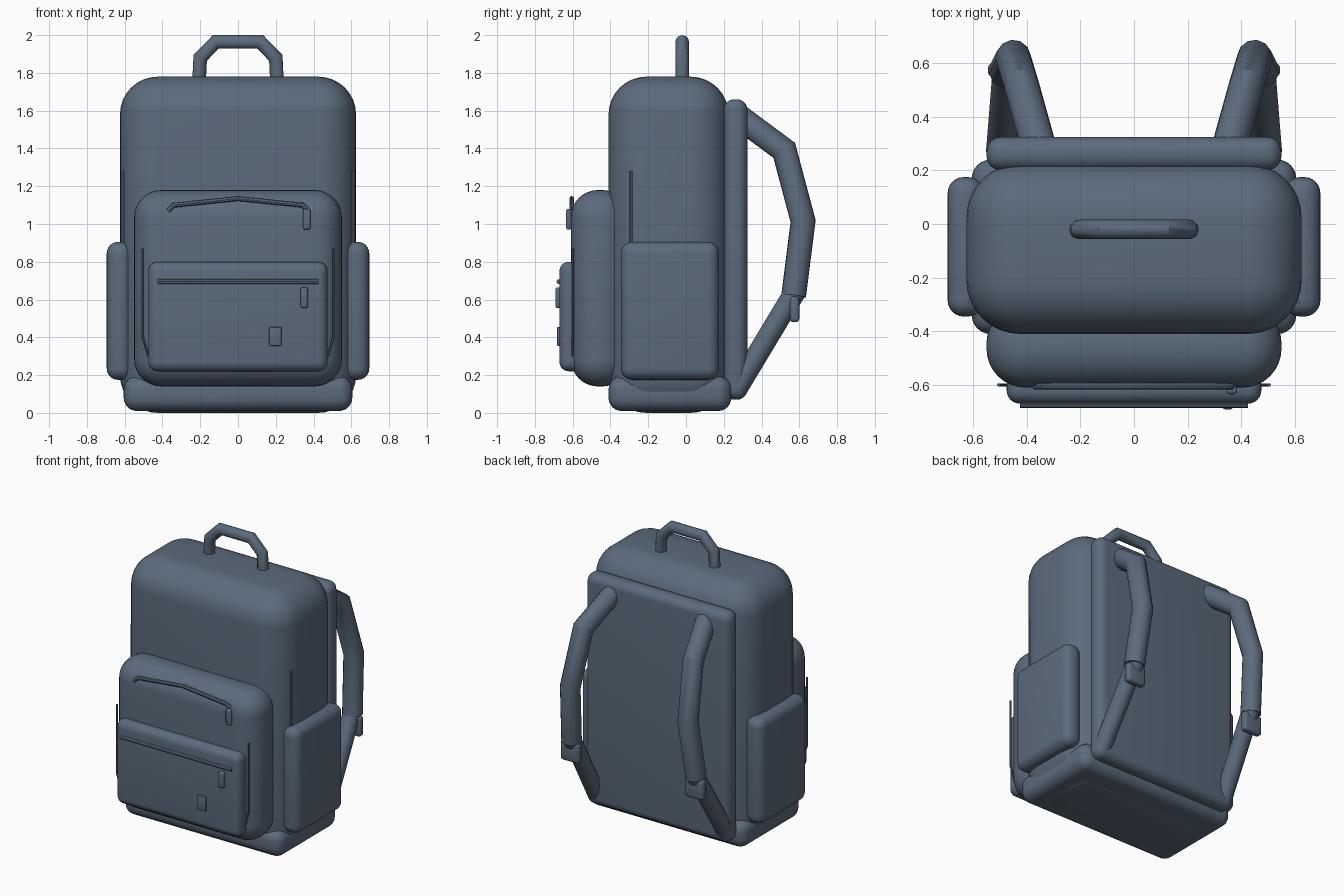
import bpy
import bmesh
from mathutils import Vector

cube = bpy.data.objects.get("Cube")
if cube:
    bpy.data.objects.remove(cube, do_unlink=True)

# One fabric colour for everything
fabric = bpy.data.materials.new("slate blue fabric")
fabric.use_nodes = True
colour = (0.105, 0.145, 0.2, 1)
fabric.diffuse_color = colour
fabric.node_tree.nodes["Principled BSDF"].inputs["Base Color"].default_value = colour


def finish(name, bm):
    mesh = bpy.data.meshes.new(name)
    bm.to_mesh(mesh)
    bm.free()
    obj = bpy.data.objects.new(name, mesh)
    bpy.context.collection.objects.link(obj)
    mesh.materials.append(fabric)
    bpy.ops.object.select_all(action='DESELECT')
    obj.select_set(True)
    bpy.context.view_layer.objects.active = obj
    bpy.ops.object.shade_smooth_by_angle(angle=0.6)
    return obj


def padded_box(name, low, high, radius, segments=6):
    """Box between two corners with rounded edges."""
    low, high = Vector(low), Vector(high)
    bm = bmesh.new()
    bmesh.ops.create_cube(bm, size=1)
    for v in bm.verts:
        v.co = (low + high) / 2 + v.co * (high - low)
    bmesh.ops.bevel(bm, geom=bm.edges[:], offset=radius, segments=segments,
                    profile=0.5, affect='EDGES')
    return finish(name, bm)


def tube(name, points, radius, sides=12):
    """Mitred tube along a polyline, with capped ends."""
    pts = [Vector(p) for p in points]
    dirs = [(b - a).normalized() for a, b in zip(pts, pts[1:])]
    ref = Vector((0, 1, 0)) if abs(dirs[0].y) < 0.5 else Vector((1, 0, 0))
    side = dirs[0].cross(ref).normalized()
    up = dirs[0].cross(side)
    bm = bmesh.new()
    from_circle = bmesh.ops.create_circle(bm, segments=sides, radius=radius)["verts"]
    offsets = [side * v.co.x + up * v.co.y for v in from_circle]
    bmesh.ops.delete(bm, geom=from_circle, context='VERTS')
    ring = [pts[0] + o for o in offsets]
    rings = [[bm.verts.new(c) for c in ring]]
    for i, d in enumerate(dirs):
        after = dirs[min(i + 1, len(dirs) - 1)]
        plane = (d + after).normalized()
        ring = [c + d * ((pts[i + 1] - c).dot(plane) / d.dot(plane)) for c in ring]
        rings.append([bm.verts.new(c) for c in ring])
    for a, b in zip(rings, rings[1:]):
        for k in range(sides):
            n = (k + 1) % sides
            bm.faces.new((a[k], a[n], b[n], b[k]))
    bm.faces.new(rings[0])
    bm.faces.new(rings[-1])
    bmesh.ops.recalc_face_normals(bm, faces=bm.faces[:])
    return finish(name, bm)


# Main bag, base and padded back
padded_box("main_body", (-0.625, -0.41, 0), (0.625, 0.225, 1.78), 0.2, 8)
padded_box("base", (-0.605, -0.41, 0.01), (0.605, 0.24, 0.195), 0.07)
padded_box("back_panel", (-0.55, 0.2, 0.07), (0.55, 0.325, 1.66), 0.055)

# Front pockets
padded_box("front_pocket", (-0.55, -0.61, 0.14), (0.55, -0.3, 1.18), 0.145, 8)
padded_box("small_pocket", (-0.475, -0.67, 0.22), (0.475, -0.55, 0.8), 0.05)

# Zips, pulls and tag
tube("upper_zip", [(-0.37, -0.605, 1.07), (-0.34, -0.605, 1.1), (0, -0.605, 1.135),
                   (0.34, -0.605, 1.1), (0.365, -0.605, 1.08)], 0.013, 8)
tube("lower_zip", [(-0.425, -0.673, 0.695), (0.425, -0.673, 0.695)], 0.013, 8)
padded_box("upper_zip_pull", (0.345, -0.635, 0.97), (0.385, -0.605, 1.08), 0.012, 3)
padded_box("lower_zip_pull", (0.33, -0.692, 0.555), (0.37, -0.66, 0.665), 0.012, 3)
padded_box("tag", (0.165, -0.683, 0.355), (0.23, -0.655, 0.455), 0.006, 2)

# Top handle
tube("top_handle", [(-0.207, -0.02, 1.74), (-0.2, -0.02, 1.88), (-0.118, -0.02, 1.964),
                    (0.118, -0.02, 1.964), (0.2, -0.02, 1.88), (0.207, -0.02, 1.74)], 0.036)

# Parts found on both sides
for s, word in ((1, "left"), (-1, "right")):
    x0, x1 = sorted((s * 0.56, s * 0.695))
    padded_box(word + "_side_pocket", (x0, -0.345, 0.175), (x1, 0.175, 0.905), 0.06)
    tube(word + "_side_seam", [(s * 0.61, -0.29, 0.7), (s * 0.61, -0.29, 1.28)], 0.008, 8)
    tube(word + "_pocket_piping", [(s * 0.505, -0.6, 0.87), (s * 0.505, -0.6, 0.4),
                                   (s * 0.475, -0.6, 0.3)], 0.006, 8)
    tube(word + "_shoulder_strap", [(s * 0.345, 0.25, 1.59), (s * 0.42, 0.52, 1.39),
                                    (s * 0.45, 0.62, 1.015), (s * 0.475, 0.57, 0.62)], 0.066)
    tube(word + "_lower_strap", [(s * 0.47, 0.58, 0.645), (s * 0.495, 0.27, 0.13)], 0.057)
    x0, x1 = sorted((s * 0.405, s * 0.545))
    padded_box(word + "_buckle", (x0, 0.55, 0.48), (x1, 0.6, 0.615), 0.018, 3)
